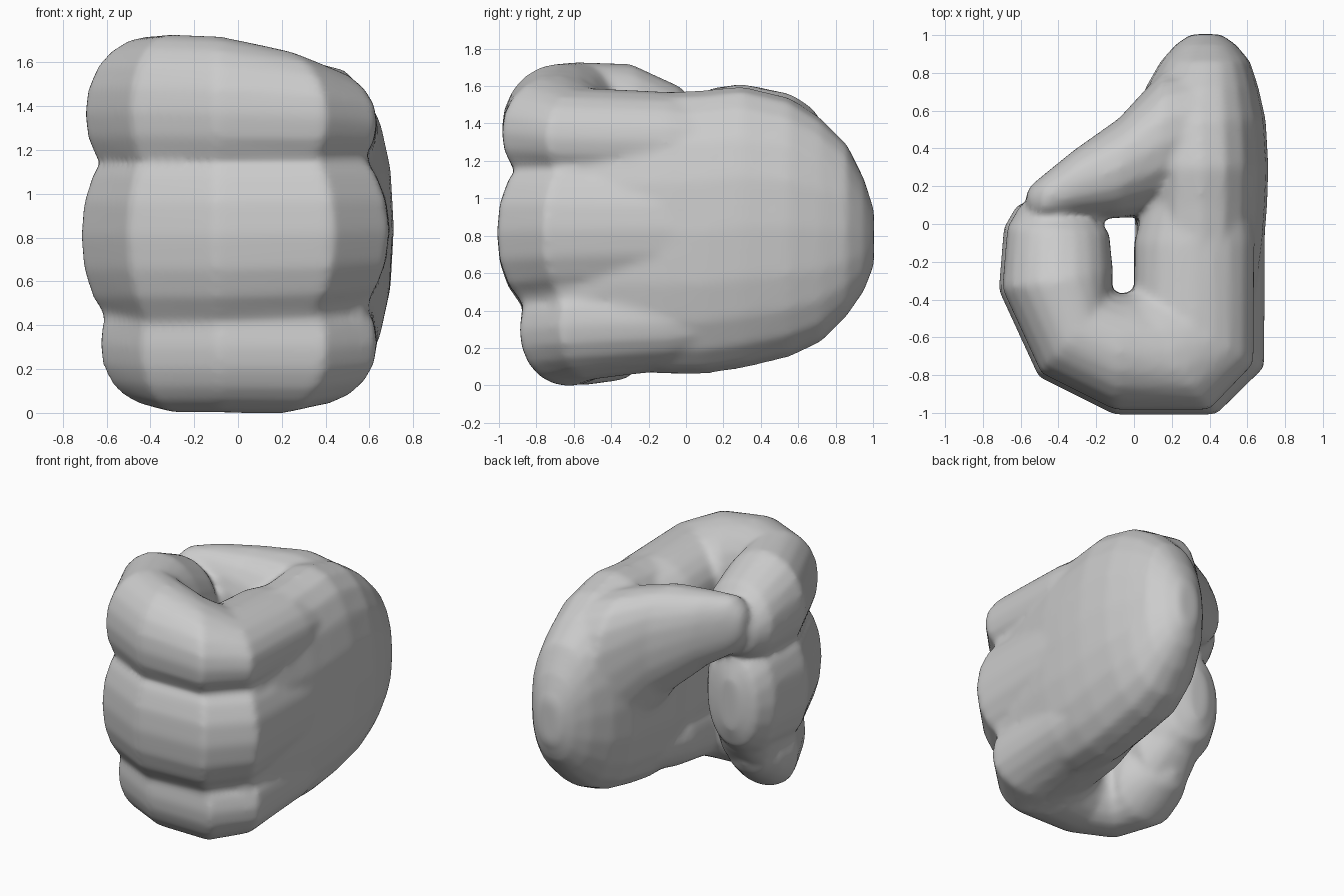
import bpy, bmesh
from math import cos, sin, pi, copysign

SIDES = 20
bm = bmesh.new()


def rounded(v, e):
    return copysign(abs(v) ** (2 / e), v)


def loft(stations, e=2.5):
    """Skin rounded sections; station = outer xy, inner xy, bottom z, top z."""
    rings, faces = [], []
    for (ax, ay), (bx, by), z0, z1 in stations:
        ring = []
        for i in range(SIDES):
            t = 2 * pi * i / SIDES
            u = (1 + rounded(cos(t), e)) / 2
            w = (1 + rounded(sin(t), e)) / 2
            ring.append(bm.verts.new((bx + (ax - bx) * u, by + (ay - by) * u, z0 + (z1 - z0) * w)))
        rings.append(ring)
    for r, s in zip(rings, rings[1:]):
        for i in range(SIDES):
            j = (i + 1) % SIDES
            faces.append(bm.faces.new((r[i], r[j], s[j], s[i])))
    faces += [bm.faces.new(rings[0]), bm.faces.new(rings[-1])]
    bmesh.ops.recalc_face_normals(bm, faces=faces)


# Palm: lofted from the knuckles back to the rounded wrist end
palm = [(-0.7, 0.3, 0.6, 0.15, 1.46), (-0.36, 0.03, 0.655, 0.08, 1.54),
        (-0.1, 0.01, 0.69, 0.06, 1.57),
        (0.1, 0.0, 0.705, 0.06, 1.58), (0.3, 0.0, 0.712, 0.09, 1.6),
        (0.55, 0.0, 0.698, 0.15, 1.54), (0.72, 0.06, 0.66, 0.23, 1.43),
        (0.86, 0.14, 0.615, 0.37, 1.29), (0.95, 0.22, 0.54, 0.5, 1.11),
        (1.005, 0.3, 0.46, 0.64, 0.94)]
loft([((x1, y), (x0, y), z0, z1) for y, x0, x1, z0, z1 in palm], 2.3)

# Thumb: tapers from the wrist across to the fingertips
thumb = [(0.5, 0.2, 0.8, 0.5, 1.36), (0.35, 0.1, 0.85, 0.42, 1.52),
         (0.15, 0.05, 0.81, 0.5, 1.58),
         (-0.08, 0.03, 0.56, 0.86, 1.61), (-0.32, 0.03, 0.39, 1.08, 1.6),
         (-0.48, 0.01, 0.26, 1.18, 1.58), (-0.54, 0.04, 0.21, 1.25, 1.52),
         (-0.57, 0.08, 0.17, 1.32, 1.46)]
loft([((x, y0), (x, y1), z0, z1) for x, y0, y1, z0, z1 in thumb], 2.3)

# Fingers: one curled path, outer and inner edge, reused for all three
outer = [(0.66, 0.3), (0.695, -0.1), (0.69, -0.76), (0.435, -1.01), (-0.105, -1.01),
         (-0.505, -0.81), (-0.717, -0.35), (-0.69, -0.02), (-0.62, 0.1), (-0.5, 0.14)]
inner = [(0.1, 0.3), (0.0, -0.1), (0.0, -0.34), (-0.02, -0.36), (-0.06, -0.37),
         (-0.12, -0.36), (-0.11, -0.25), (-0.13, -0.05), (-0.22, 0.07), (-0.36, 0.13)]
# left/front scale, right scale, section roundness, fingertip shift, low z, high z
fingers = [
    (0.975, 0.92, 2.05, 0.0,
     [1.02, 1.04, 1.06, 1.04, 1.02, 1.02, 1.02, 1.04, 1.12, 1.22],
     [1.5, 1.57, 1.59, 1.66, 1.72, 1.73, 1.72, 1.6, 1.48, 1.38]),
    (1.0, 1.0, 2.15, 0.0,
     [0.5, 0.44, 0.4, 0.37, 0.35, 0.35, 0.35, 0.38, 0.48, 0.62],
     [1.16, 1.23, 1.26, 1.27, 1.27, 1.27, 1.27, 1.23, 1.12, 0.98]),
    (0.88, 0.92, 2.1, -0.2,
     [0.16, 0.08, 0.03, -0.005, 0.0, 0.0, 0.03, 0.1, 0.2, 0.28],
     [0.56, 0.6, 0.61, 0.6, 0.6, 0.6, 0.6, 0.58, 0.52, 0.46]),
    # Web filling the creases between the fingers
    (0.9, 0.9, 3.0, -0.08,
     [0.24] * 8 + [0.4, 0.5], [1.4] * 8 + [1.25, 1.1]),
]
for left, right, e, shift, low, high in fingers:
    a = [(x * (left if x < 0 else right), y * left if y < 0 else y) for x, y in outer]
    a, b = ([(x, y + (shift if i > 6 else shift / 4 if i == 6 else 0)) for i, (x, y) in enumerate(p)]
            for p in (a, inner))
    loft(list(zip(a, b, low, high)), e)

mesh = bpy.data.meshes.new("fist")
bm.to_mesh(mesh)
bm.free()
fist = bpy.data.objects.new("fist", mesh)
bpy.context.collection.objects.link(fist)

# Fuse the parts into one skin and soften the creases
fuse = fist.modifiers.new("fuse", 'REMESH')
fuse.mode = 'VOXEL'
fuse.voxel_size = 0.022
fuse.use_smooth_shade = True
soft = fist.modifiers.new("soften", 'SMOOTH')
soft.factor = 0.5
soft.iterations = 8
